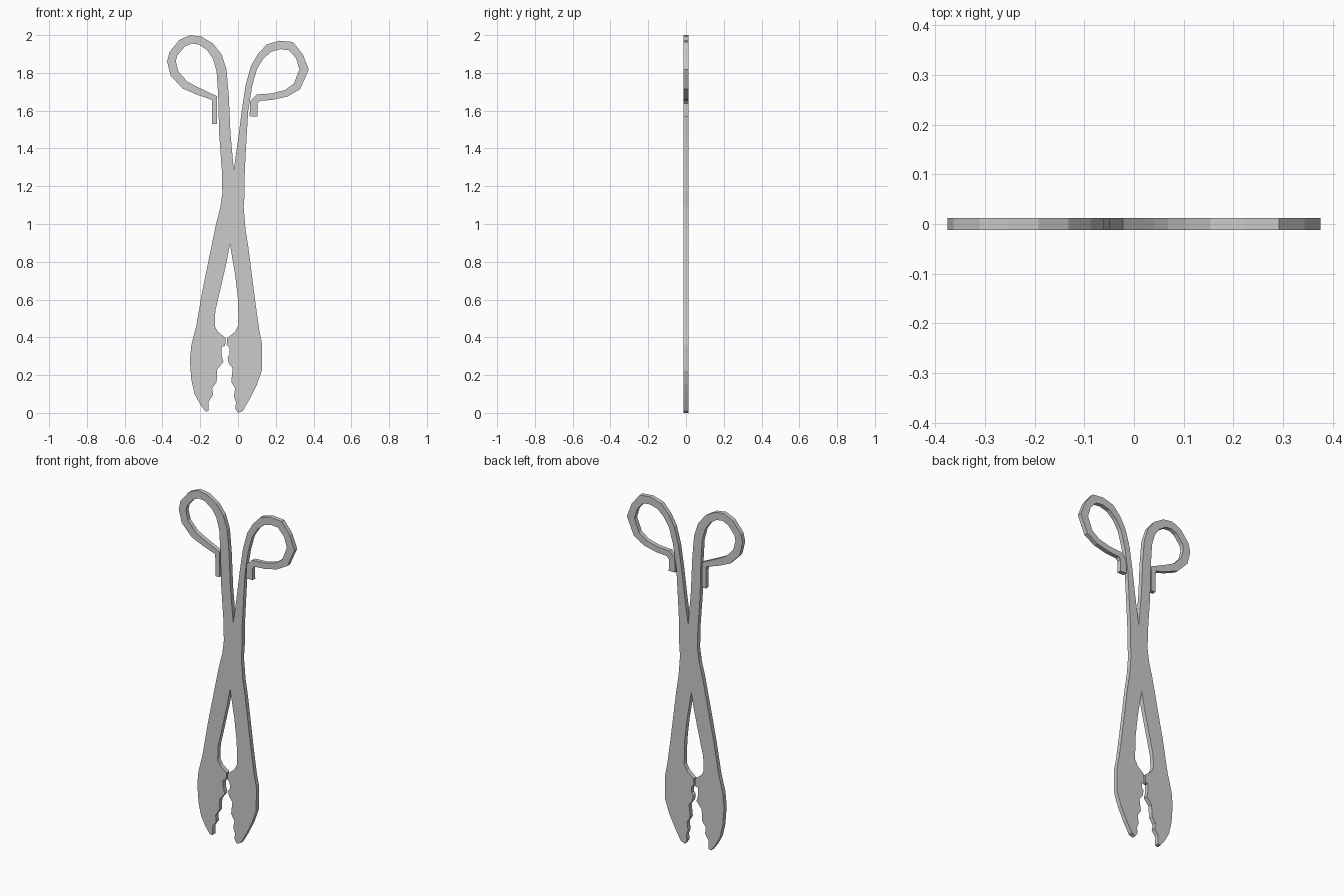
import bpy
import bmesh
from mathutils import Vector

HALF_THICK = 0.0125


def ribbon(path):
    """Left and right edges of a mitred band along (x, z, width) points."""
    pts = [Vector((x, z)) for x, z, w in path]
    left, right = [], []
    for i, p in enumerate(pts):
        a = (p - pts[i - 1]).normalized() if i else None
        b = (pts[i + 1] - p).normalized() if i < len(pts) - 1 else None
        a, b = a or b, b or a
        t = (a + b).normalized()
        reach = path[i][2] / 2 / max(t.dot(a), 0.5)
        n = Vector((-t.y, t.x)) * reach
        left.append(p + n)
        right.append(p - n)
    return left, right


def plate(name, outline):
    """Flat plate with the given (x, z) outline, centred on y = 0."""
    bm = bmesh.new()
    front = [bm.verts.new((x, -HALF_THICK, z)) for x, z in outline]
    back = [bm.verts.new((x, HALF_THICK, z)) for x, z in outline]
    caps = [bm.faces.new(front), bm.faces.new(back[::-1])]
    for i in range(len(front)):
        bm.faces.new((front[i - 1], front[i], back[i], back[i - 1]))
    bmesh.ops.recalc_face_normals(bm, faces=bm.faces)
    bmesh.ops.triangulate(bm, faces=caps, ngon_method='EAR_CLIP')
    mesh = bpy.data.meshes.new(name)
    bm.to_mesh(mesh)
    bm.free()
    obj = bpy.data.objects.new(name, mesh)
    bpy.context.collection.objects.link(obj)
    return obj


# Finger loops: centre lines from the crotch up, around and down to the stop tab
left_handle = [
    (-.054, 1.285, .063), (-.07, 1.48, .06), (-.077, 1.68, .056),
    (-.087, 1.813, .053), (-.11, 1.887, .05), (-.148, 1.938, .046),
    (-.2, 1.971, .043), (-.25, 1.978, .044), (-.297, 1.956, .044),
    (-.343, 1.9, .044), (-.352, 1.86, .045), (-.336, 1.795, .045),
    (-.28, 1.735, .043), (-.21, 1.702, .038), (-.125, 1.667, .028),
    (-.124, 1.53, .026)]
right_handle = [
    (.007, 1.285, .058), (.024, 1.46, .043), (.037, 1.6, .034),
    (.058, 1.735, .035), (.085, 1.83, .035), (.12, 1.888, .038),
    (.165, 1.932, .044), (.223, 1.948, .044), (.28, 1.942, .045),
    (.325, 1.888, .041), (.35, 1.818, .046), (.312, 1.728, .042),
    (.255, 1.692, .036), (.18, 1.674, .034), (.107, 1.669, .035),
    (.084, 1.645, .038), (.082, 1.57, .042)]

# Right jaw: outer edge down to the tip, then teeth up to the lower crotch
right_jaw = [
    (.035, 1.16), (.03, 1.09), (.04, .97), (.055, .875), (.09, .6),
    (.112, .44), (.128, .36), (.126, .225), (.1, .15), (.06, .07),
    (.025, .01), (0, 0), (-.015, .025), (-.01, .055), (-.022, .085),
    (-.015, .13), (-.036, .165), (-.028, .235), (-.05, .265),
    (-.055, .295), (-.044, .31), (-.045, .345), (-.06, .36),
    (-.058, .395), (-.015, .43), (.003, .465), (0, .6), (-.015, .73),
    (-.043, .895)]

# Left jaw: inner edge and teeth down to the tip, then outer edge up to the waist
left_jaw = [
    (-.06, .8), (-.1, .625), (-.12, .54), (-.123, .46), (-.108, .43),
    (-.066, .397), (-.068, .355), (-.087, .35), (-.087, .307),
    (-.077, .27), (-.11, .23), (-.113, .165), (-.137, .13), (-.132, .095),
    (-.155, .06), (-.155, .01), (-.172, .007), (-.2, .045), (-.23, .1),
    (-.247, .175), (-.255, .28), (-.247, .36), (-.22, .465), (-.188, .65),
    (-.145, .86), (-.115, 1.005), (-.093, 1.09), (-.083, 1.165)]

# One continuous plate: both handles and both jaws meet at the waist
l_left, l_right = ribbon(left_handle)
r_left, r_right = ribbon(right_handle)
plate("clamp_tongs", l_left + l_right[::-1] + r_left[1:] + r_right[::-1]
      + right_jaw + left_jaw)
